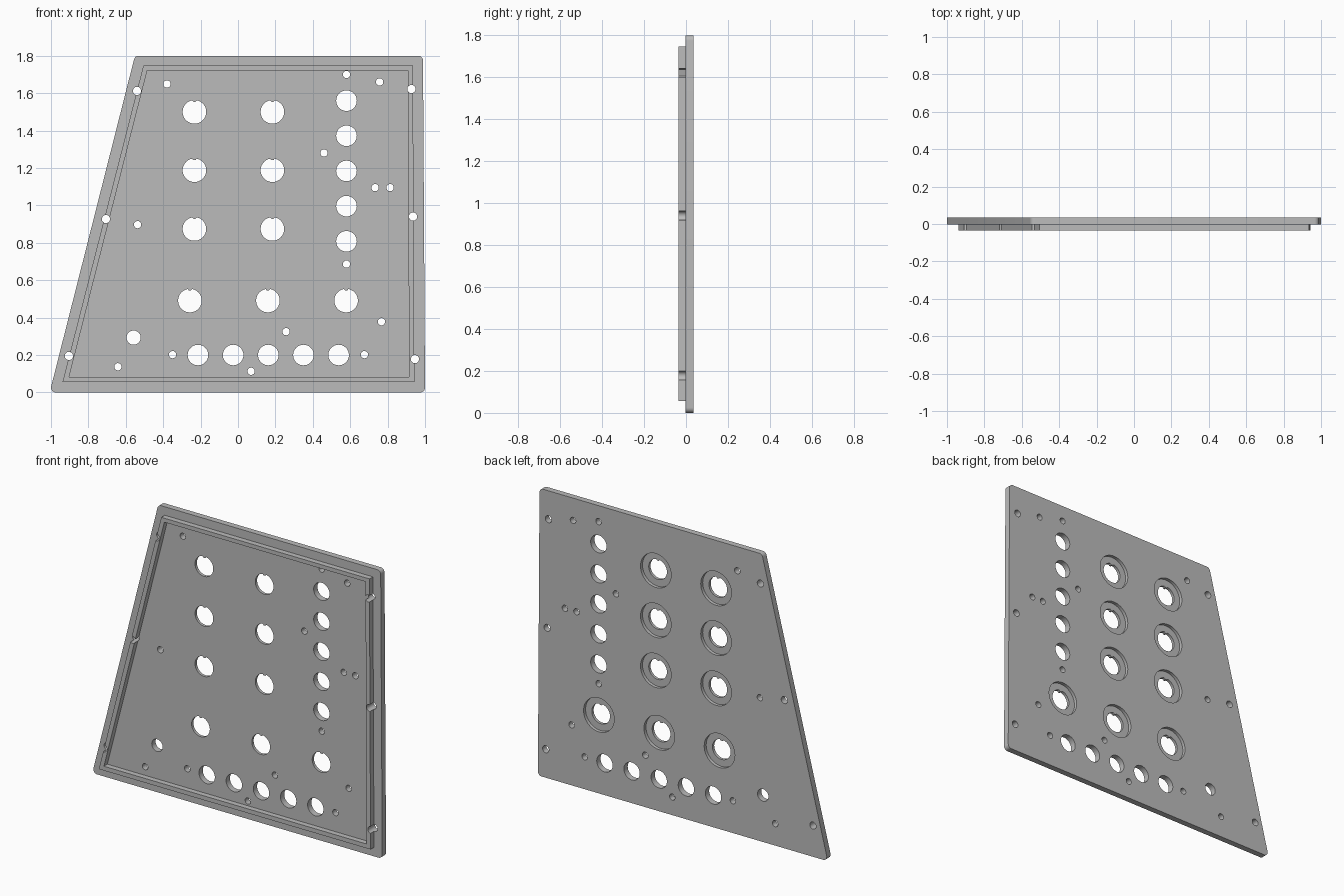
import bpy, bmesh, math

if "Cube" in bpy.data.objects:
    bpy.data.objects.remove(bpy.data.objects["Cube"])

FRONT, SEAT, BACK = -0.036, -0.002, 0.036   # depths: rim front, plate front, plate back
OVER = 0.05

grey = bpy.data.materials.new("panel_grey")
grey.use_nodes = True
grey.diffuse_color = (0.5, 0.5, 0.5, 1)
grey.node_tree.nodes["Principled BSDF"].inputs["Base Color"].default_value = (0.5, 0.5, 0.5, 1)


def prism(bm, outline, y0, y1):
    """Add a closed prism of an x-z outline between two depths."""
    face = bm.faces.new([bm.verts.new((x, y0, z)) for x, z in outline])
    geom = bmesh.ops.extrude_face_region(bm, geom=[face], use_keep_orig=True)["geom"]
    bmesh.ops.translate(bm, verts=[g for g in geom if isinstance(g, bmesh.types.BMVert)],
                        vec=(0, y1 - y0, 0))


def make(name, prisms):
    bm = bmesh.new()
    for p in prisms:
        prism(bm, *p)
    bmesh.ops.recalc_face_normals(bm, faces=bm.faces)
    mesh = bpy.data.meshes.new(name)
    bm.to_mesh(mesh)
    bm.free()
    mesh.materials.append(grey)
    obj = bpy.data.objects.new(name, mesh)
    bpy.context.collection.objects.link(obj)
    return obj


def circle(x, z, r, n=32, tab=0.0):
    """Round outline, with an optional locating tab at the top."""
    pts = []
    for i in range(n):
        a = math.tau * i / n
        rr = r - tab if abs(a - math.pi / 2) < 0.11 else r
        pts.append((x + rr * math.cos(a), z + rr * math.sin(a)))
    return pts


def rounded(corners, r, n=6):
    """Outline with a circular fillet at each corner (counter-clockwise)."""
    pts = []
    for i, (x, z) in enumerate(corners):
        ax, az = corners[i - 1]
        bx, bz = corners[(i + 1) % len(corners)]
        a0 = math.atan2(z - az, x - ax)
        turn = (math.atan2(bz - z, bx - x) - a0) % math.tau
        back = r * math.tan(turn / 2)
        cx = x - back * math.cos(a0) - r * math.sin(a0)
        cz = z - back * math.sin(a0) + r * math.cos(a0)
        for k in range(n + 1):
            a = a0 - math.pi / 2 + turn * k / n
            pts.append((cx + r * math.cos(a), cz + r * math.sin(a)))
    return pts


def cut(obj, name, prisms):
    cutter = make(name, prisms)
    cutter.hide_render = True
    mod = obj.modifiers.new(name, 'BOOLEAN')
    mod.operation, mod.solver, mod.object = 'DIFFERENCE', 'EXACT', cutter
    bpy.context.view_layer.objects.active = obj
    bpy.ops.object.modifier_apply(modifier=name)
    bpy.data.objects.remove(cutter)


def through(outline):
    return (outline, FRONT - OVER, BACK + OVER)


# Hole layout
edge_screws = [(-0.54, 1.612), (-0.706, 0.927), (-0.904, 0.195),
               (0.927, 1.622), (0.936, 0.94), (0.946, 0.178)]
small_screws = [(-0.38, 1.649), (0.58, 1.7), (0.757, 1.66), (0.46, 1.28), (0.733, 1.095),
                (0.813, 1.095), (-0.537, 0.897), (0.58, 0.686), (0.767, 0.378), (0.257, 0.325),
                (-0.35, 0.202), (0.676, 0.202), (0.07, 0.113), (-0.642, 0.137)]
buttons = [(0.58, 1.56 - 0.188 * i) for i in range(5)]
buttons += [(-0.214 + 0.188 * i, 0.2) for i in range(5)]
knobs = [(x, z) for x in (-0.233, 0.184) for z in (1.5, 1.188, 0.874)]
knobs += [(x, 0.491) for x in (-0.257, 0.16, 0.578)]

screw_cuts = [through(circle(x, z, 0.022, 24)) for x, z in edge_screws]

# Face plate: counterbored knob holes at the back, plain holes elsewhere
plate = make("face_plate", [(rounded([(-1.007, 0), (1.0, 0), (0.989, 1.8), (-0.551, 1.8)], 0.025),
                             SEAT, BACK)])
cut(plate, "counterbores", [(circle(x, z, 0.106, 48), 0.016, BACK + OVER) for x, z in knobs])
cut(plate, "knob_holes", [through(circle(x, z, 0.063, 64, 0.009)) for x, z in knobs])
cut(plate, "holes", screw_cuts
    + [through(circle(x, z, 0.0195, 24)) for x, z in small_screws]
    + [through(circle(x, z, 0.055, 40)) for x, z in buttons]
    + [through(circle(-0.558, 0.293, 0.038))])

# Raised locating rim on the front, notched by the edge screws
rim = make("locating_rim", [([(-0.938, 0.056), (0.943, 0.056), (0.935, 1.747), (-0.506, 1.747)],
                             FRONT, SEAT)])
cut(rim, "rim_opening", [through([(-0.903, 0.083), (0.915, 0.083),
                                  (0.908, 1.722), (-0.485, 1.722)])])
cut(rim, "rim_notches", screw_cuts)

# Smooth hole walls, sharp edges
bpy.ops.object.select_all(action='DESELECT')
for obj in (plate, rim):
    obj.select_set(True)
bpy.context.view_layer.objects.active = plate
bpy.ops.object.shade_smooth_by_angle(angle=math.radians(30))
